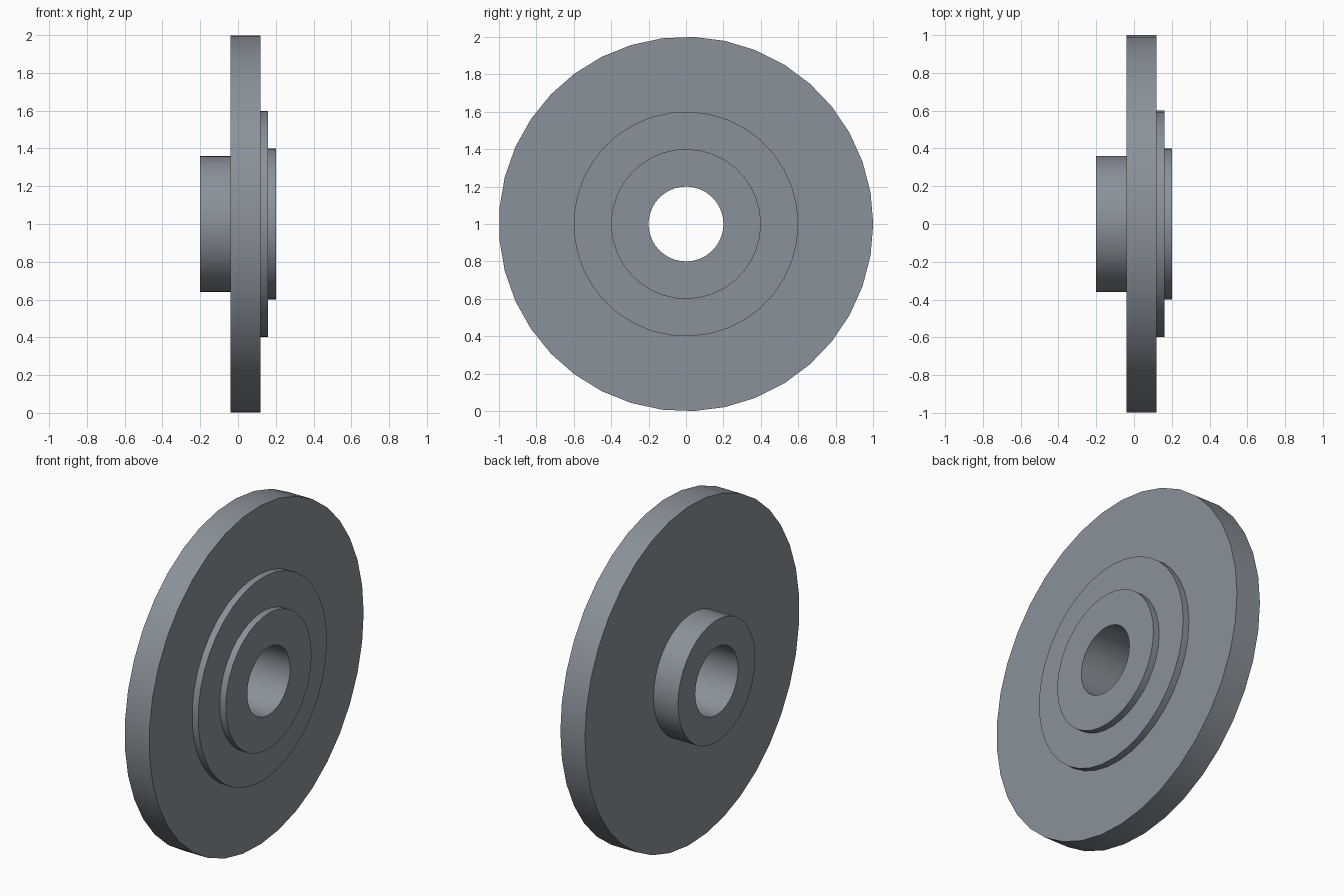
import bpy, bmesh, math

if "Cube" in bpy.data.objects:
    bpy.data.objects.remove(bpy.data.objects["Cube"])

SEGMENTS = 37
AXIS_Z = 1.0

# Closed cross-section (x, radius): bore, rear hub, disc, two front steps
PROFILE = [
    (-0.20, 0.20), (-0.20, 0.36), (-0.04, 0.36), (-0.04, 1.00),
    (0.12, 1.00), (0.12, 0.60), (0.16, 0.60), (0.16, 0.40),
    (0.20, 0.40), (0.20, 0.20),
]


def lathe_x(name, profile, segments):
    """Revolve a closed profile about the x axis."""
    bm = bmesh.new()
    rings = []
    for i in range(segments):
        a = 2 * math.pi * i / segments
        rings.append([bm.verts.new((x, r * math.cos(a), r * math.sin(a)))
                      for x, r in profile])
    n = len(profile)
    for i in range(segments):
        a, b = rings[i], rings[(i + 1) % segments]
        for j in range(n):
            k = (j + 1) % n
            bm.faces.new((a[j], a[k], b[k], b[j]))
    bmesh.ops.recalc_face_normals(bm, faces=bm.faces)
    mesh = bpy.data.meshes.new(name)
    bm.to_mesh(mesh)
    bm.free()
    obj = bpy.data.objects.new(name, mesh)
    bpy.context.collection.objects.link(obj)
    return obj


# Stepped disc with hub and through bore
disc = lathe_x("stepped_hub_disc", PROFILE, SEGMENTS)
disc.location.z = AXIS_Z

# Dark blue-grey metal
steel = bpy.data.materials.new("dark_steel")
steel.diffuse_color = (0.254, 0.286, 0.32, 1.0)
steel.use_nodes = True
steel.node_tree.nodes["Principled BSDF"].inputs["Base Color"].default_value = steel.diffuse_color
disc.data.materials.append(steel)

# Smooth round walls, crisp steps
bpy.context.view_layer.objects.active = disc
disc.select_set(True)
bpy.ops.object.shade_smooth_by_angle(angle=math.radians(30))
